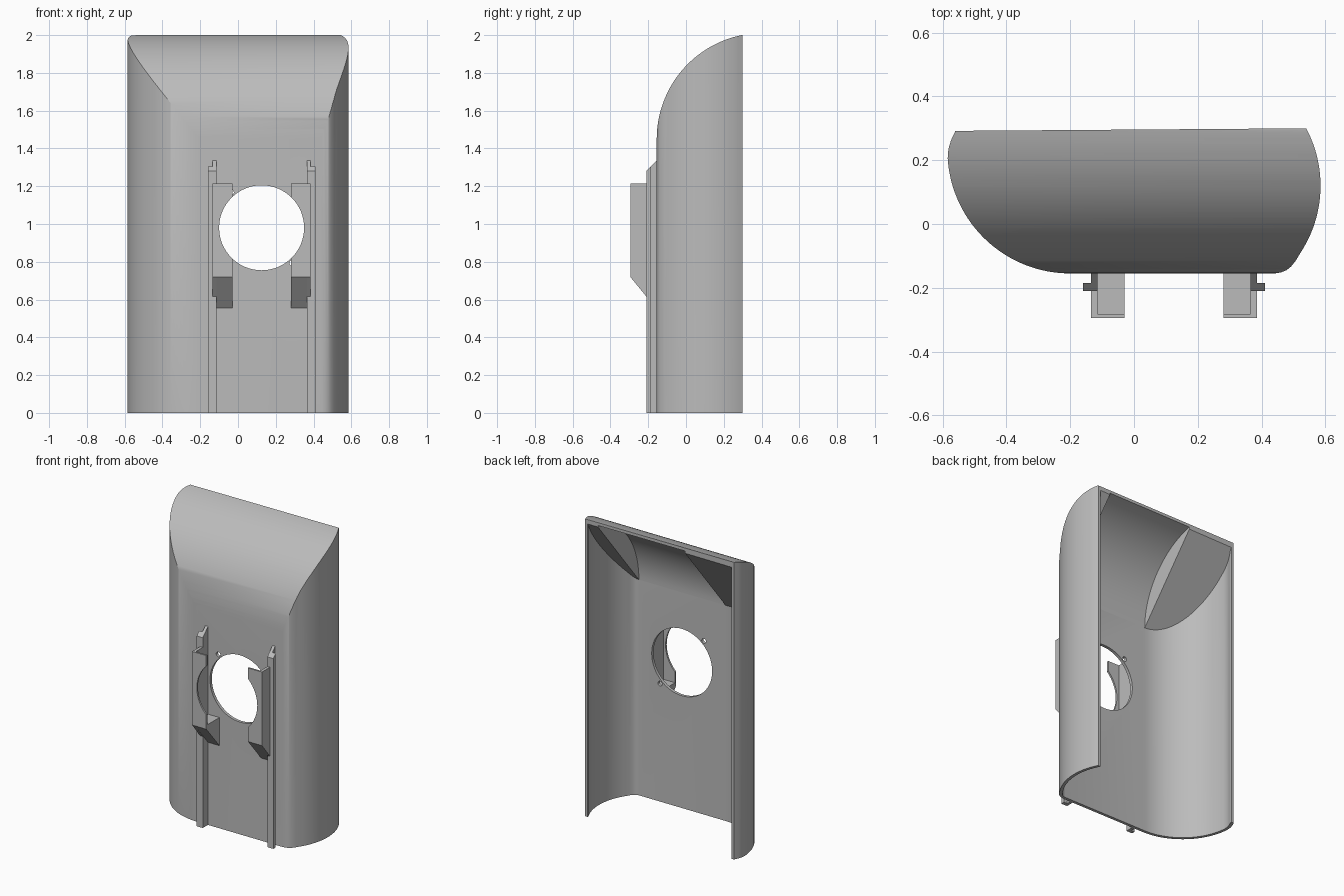
import bpy, bmesh
from math import sin, cos, pi, atan2
from mathutils import Vector

old = bpy.data.objects.get("Cube")
if old:
    bpy.data.objects.remove(old, do_unlink=True)

grey = bpy.data.materials.new("plain_grey")
grey.use_nodes = True
grey.diffuse_color = (0.5, 0.5, 0.5, 1)
grey.node_tree.nodes["Principled BSDF"].inputs["Base Color"].default_value = (0.5, 0.5, 0.5, 1)


def prism(name, pts, axis, lo, hi):
    """Extrude a 2D outline along an axis; the outline uses the other two axes in order."""
    def place(p, d):
        c = list(p)
        c.insert("xyz".index(axis), d)
        return c
    bm = bmesh.new()
    rings = [[bm.verts.new(place(p, d)) for p in pts] for d in (lo, hi)]
    bm.faces.new(rings[0])
    bm.faces.new(rings[1])
    n = len(pts)
    for i in range(n):
        j = (i + 1) % n
        bm.faces.new((rings[0][i], rings[0][j], rings[1][j], rings[1][i]))
    bmesh.ops.recalc_face_normals(bm, faces=bm.faces)
    mesh = bpy.data.meshes.new(name)
    bm.to_mesh(mesh)
    bm.free()
    mesh.materials.append(grey)
    ob = bpy.data.objects.new(name, mesh)
    bpy.context.collection.objects.link(ob)
    return ob


def boolean(ob, cutter, operation):
    mod = ob.modifiers.new("cut", 'BOOLEAN')
    mod.operation = operation
    mod.solver = 'EXACT'
    mod.object = cutter
    activate(ob)
    bpy.ops.object.modifier_apply(modifier=mod.name)
    bpy.data.objects.remove(cutter, do_unlink=True)


def activate(ob):
    bpy.ops.object.select_all(action='DESELECT')
    ob.select_set(True)
    bpy.context.view_layer.objects.active = ob


def arc(cx, cy, r, a0, a1, n):
    return [(cx + r * cos(a0 + (a1 - a0) * i / n), cy + r * sin(a0 + (a1 - a0) * i / n))
            for i in range(n + 1)]


def offset(pts, d):
    """Shift an open outline to the left of its direction."""
    out = []
    for i, p in enumerate(pts):
        t = Vector(pts[min(i + 1, len(pts) - 1)]) - Vector(pts[max(i - 1, 0)])
        t.normalize()
        out.append((p[0] - t.y * d, p[1] + t.x * d))
    return out


def cylinder(x, z, r, lo, hi, n):
    return prism("cutter", arc(x, z, r, 0, 2 * pi * (n - 1) / n, n - 1), "y", lo, hi)


WALL = 0.02
FRONT = -0.155
MID = 0.125           # centre line of the opening and rails
HOLE_Z, HOLE_R = 0.98, 0.225

# Cross-section from the right back edge, round the front, to the left back edge
section = [(-0.56, 0.292), (-0.574, 0.262), (-0.582, 0.235)]
section += arc(-0.2, 0.23, 0.385, pi * 1.02, pi * 1.5, 32)
section += [(0.442, FRONT), (0.46, -0.152), (0.478, -0.145), (0.493, -0.133), (0.508, -0.114)]
section += arc(0.2025, 0.12, 0.3825, atan2(-0.21, 0.32), atan2(0.18, 0.3375), 24)

# Side outline of the curved top
crown = arc(0.406, 1.45, 0.561, pi, atan2(0.55, -0.111), 32)

# Outer body
shell = prism("shell", section, "z", 0, 2.2)
side = [(-0.6, -0.2), (-0.6, 1.3), (FRONT - 0.0005, 1.3)] + crown + [(0.5, 2.0), (0.5, -0.2)]
boolean(shell, prism("cutter", side, "x", -1, 1), 'INTERSECT')

# Main cavity, closed by a sloping flat ceiling
inner = offset(section, WALL)
inner = [(inner[0][0], 0.4)] + inner + [(inner[-1][0], 0.4)]
cavity = prism("cavity", inner, "z", -0.1, 2.2)
slope = (1.965 - 1.45) / (0.295 - FRONT - WALL)


def ceiling(y):
    return 1.45 + slope * (y - FRONT - WALL)


flat = [(-0.3, -0.3), (-0.3, ceiling(-0.3)), (0.5, ceiling(0.5)), (0.5, -0.3)]
boolean(cavity, prism("cutter", flat, "x", -1, 1), 'INTERSECT')
boolean(shell, cavity, 'DIFFERENCE')

# Curved middle of the ceiling between the two corner gussets
vault = arc(0.406, 1.45, 0.561 - WALL, pi, atan2(0.55, -0.111), 32)
vault += [(0.4, vault[-1][1]), (0.4, 1.8), (0.0, 1.45)]
boolean(shell, prism("cutter", vault, "x", -0.2, 0.445), 'DIFFERENCE')

# Round opening and two screw holes
boolean(shell, cylinder(MID, HOLE_Z, HOLE_R, -0.5, 0.0, 64), 'DIFFERENCE')
for s in (-1, 1):
    boolean(shell, cylinder(MID + s * 0.163, HOLE_Z - s * 0.187, 0.016, -0.5, 0.0, 20), 'DIFFERENCE')

activate(shell)
bpy.ops.object.shade_smooth_by_angle()

# Rails and open-topped brackets, mirrored about the opening
for tag, s in (("right", -1), ("left", 1)):
    def part(name, pts, near, far):
        a, b = sorted((MID + s * near, MID + s * far))
        return prism(tag + "_" + name, pts, "x", a, b)

    part("rail_stem", [(-0.15, 0), (-0.15, 1.335), (FRONT, 1.335), (-0.186, 1.304), (-0.186, 0)], 0.24, 0.26)
    part("rail_flange", [(-0.185, 0), (-0.185, 1.305), (-0.21, 1.28), (-0.21, 0)], 0.24, 0.285)
    part("bracket_side", [(-0.2, 0.604), (-0.2, 1.215), (-0.295, 1.215), (-0.295, 0.72)], 0.24, 0.26)
    part("bracket_base", [(-0.15, 0.55), (-0.15, 0.745), (-0.295, 0.745), (-0.295, 0.72)], 0.155, 0.24)
    plate = part("bracket_front", [(-0.283, 0.745), (-0.283, 1.215), (-0.295, 1.215), (-0.295, 0.745)],
                 0.155, 0.24)
    boolean(plate, cylinder(MID, HOLE_Z, HOLE_R, -0.5, 0.0, 64), 'DIFFERENCE')
